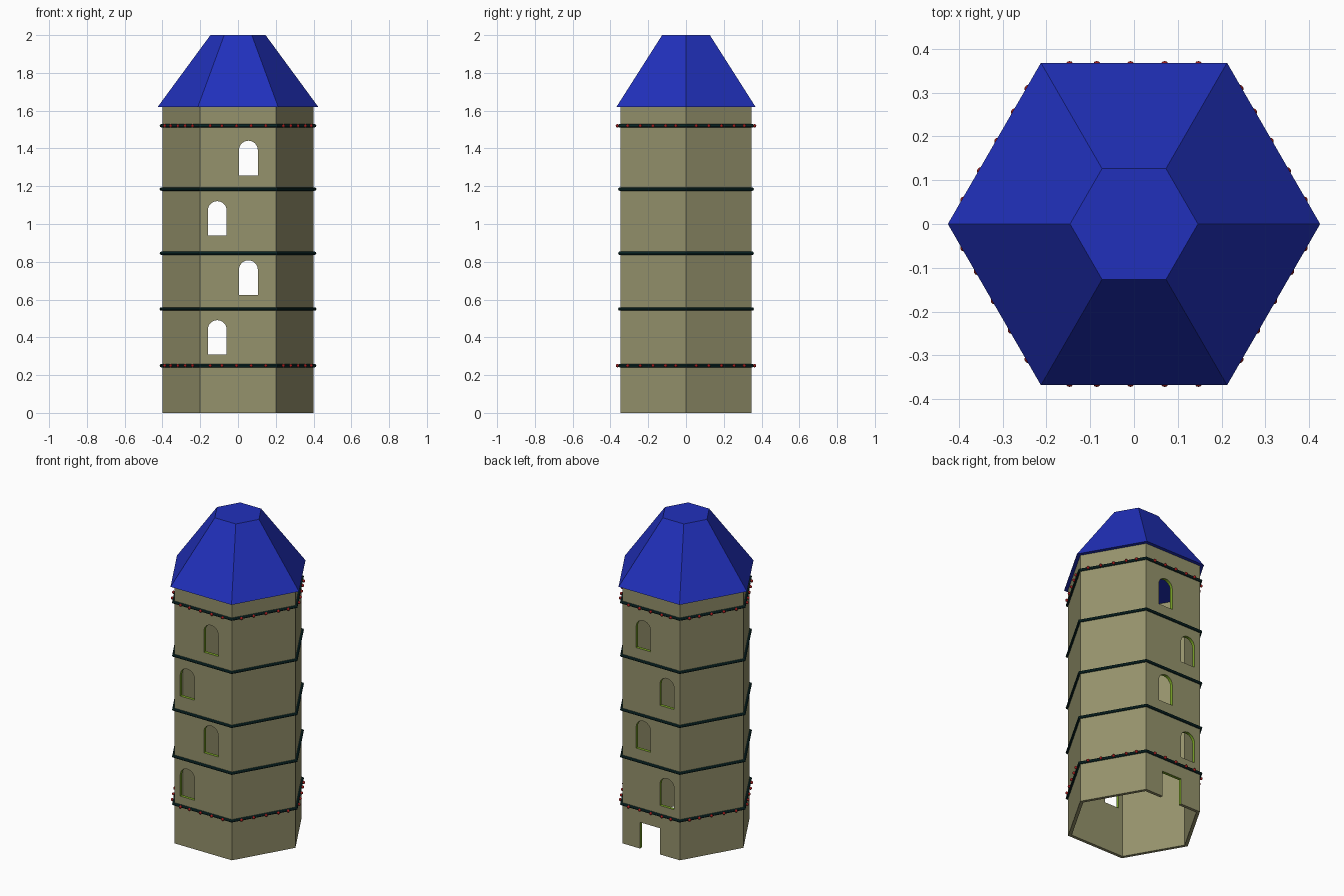
import bpy, bmesh
from math import cos, sin, pi, radians

if "Cube" in bpy.data.objects:
    bpy.data.objects.remove(bpy.data.objects["Cube"])


def material(name, rgb):
    m = bpy.data.materials.new(name)
    m.diffuse_color = (*rgb, 1)
    m.use_nodes = True
    m.node_tree.nodes["Principled BSDF"].inputs["Base Color"].default_value = m.diffuse_color
    return m


STONE = material("stone", (0.30, 0.29, 0.15))
TRIM = material("green_trim", (0.20, 0.38, 0.02))
BLUE = material("roof_blue", (0.015, 0.03, 0.5))
TEAL = material("dark_teal", (0.005, 0.03, 0.03))
RED = material("red", (0.35, 0.012, 0.012))


def make_object(name, bm, *mats):
    bmesh.ops.recalc_face_normals(bm, faces=bm.faces)
    me = bpy.data.meshes.new(name)
    bm.to_mesh(me)
    bm.free()
    ob = bpy.data.objects.new(name, me)
    bpy.context.collection.objects.link(ob)
    for m in mats:
        me.materials.append(m)
    return ob


def hex_lathe(profile, closed):
    """Sweep (radius, z) points around six corners; open profiles get end caps."""
    bm = bmesh.new()
    rings = [[bm.verts.new((r * cos(k * pi / 3), r * sin(k * pi / 3), z))
              for k in range(6)] for r, z in profile]
    n = len(rings)
    for i in range(n if closed else n - 1):
        a, b = rings[i], rings[(i + 1) % n]
        for k in range(6):
            j = (k + 1) % 6
            bm.faces.new((a[k], a[j], b[j], b[k]))
    if not closed:
        bm.faces.new(rings[0])
        bm.faces.new(rings[-1])
    return bm


def add_prism(bm, outline, y0, y1):
    """Extrude an (x, z) outline along y, using the trim material slot."""
    face = bm.faces.new([bm.verts.new((x, y0, z)) for x, z in outline])
    new = bmesh.ops.extrude_face_region(bm, geom=[face])["geom"]
    bmesh.ops.translate(bm, vec=(0, y1 - y0, 0),
                        verts=[v for v in new if isinstance(v, bmesh.types.BMVert)])


# Hollow hexagonal tower, open at the bottom
tower = make_object("tower_wall", hex_lathe(
    [(0.40, 0), (0.40, 1.625), (0.378, 1.625), (0.378, 0)], True), STONE, TRIM)

# Arched windows through front and back, plus the back doorway
bm = bmesh.new()
for x, z in ((-0.11, 0.308), (0.055, 0.625), (-0.11, 0.938), (0.055, 1.258)):
    arch = [(x + 0.05 * cos(t * pi / 12), z + 0.133 + 0.05 * sin(t * pi / 12))
            for t in range(13)]
    add_prism(bm, [(x - 0.05, z), (x + 0.05, z)] + arch, -0.6, 0.6)
add_prism(bm, [(-0.06, -0.1), (0.078, -0.1), (0.078, 0.165), (-0.06, 0.165)], 0.2, 0.6)
for f in bm.faces:
    f.material_index = 1
cutter = make_object("opening_cutter", bm, STONE, TRIM)
cutter.hide_render = True
mod = tower.modifiers.new("openings", 'BOOLEAN')
mod.operation, mod.solver, mod.object = 'DIFFERENCE', 'EXACT', cutter
bpy.context.view_layer.objects.active = tower
bpy.ops.object.modifier_apply(modifier=mod.name)
bpy.data.objects.remove(cutter)

# Truncated hexagonal roof
make_object("roof", hex_lathe([(0.425, 1.62), (0.146, 2.0)], False), BLUE)

# Rounded bands wrapped around the tower
for i, z in enumerate((0.25, 0.55, 0.845, 1.185, 1.52)):
    ring = [(0.406 + 0.009 * cos(t * pi / 4), z + 0.009 * sin(t * pi / 4)) for t in range(8)]
    make_object(f"band_{i + 1}", hex_lathe(ring, True), TEAL)

# Red beads along the lowest and highest bands, mirrored left to right
for label, z in (("lower", 0.25), ("upper", 1.52)):
    bm = bmesh.new()
    for side in range(6):
        a = radians(30 + 60 * side)
        flip = -1 if side in (0, 1, 5) else 1
        for d in (-0.147, -0.085, -0.008, 0.07, 0.147):
            d *= flip
            new = bmesh.ops.create_uvsphere(bm, u_segments=10, v_segments=6, radius=0.009)
            bmesh.ops.translate(bm, verts=new["verts"], vec=(
                0.363 * cos(a) - d * sin(a), 0.363 * sin(a) + d * cos(a), z))
    beads = make_object(f"{label}_beads", bm, RED)
    beads.data.polygons.foreach_set("use_smooth", [True] * len(beads.data.polygons))
